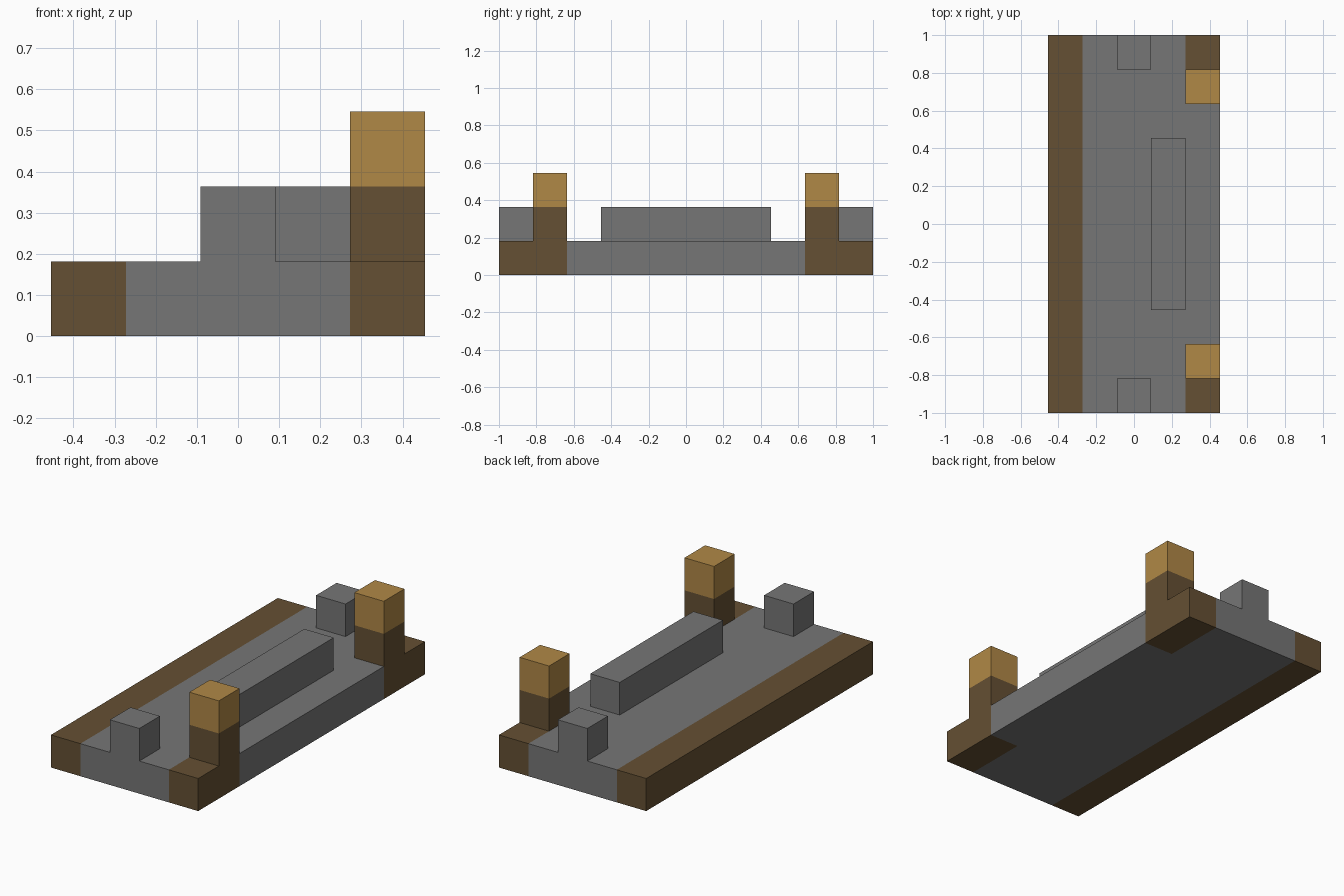
import bpy
import bmesh
from mathutils import Matrix, Vector

cube = bpy.data.objects.get("Cube")
if cube:
    bpy.data.objects.remove(cube, do_unlink=True)

U = 2 / 11  # one block; the model is 5 x 11 x 3 blocks


def material(name, color):
    mat = bpy.data.materials.new(name)
    mat.use_nodes = True
    mat.diffuse_color = (*color, 1)
    mat.node_tree.nodes["Principled BSDF"].inputs["Base Color"].default_value = (*color, 1)
    return mat


GRAY = material("stone gray", (0.18, 0.18, 0.18))
BROWN = material("dark brown", (0.13, 0.08, 0.033))
GOLD = material("golden tan", (0.434, 0.246, 0.061))


def finish(name, bm, mats):
    bmesh.ops.recalc_face_normals(bm, faces=bm.faces)
    mesh = bpy.data.meshes.new(name)
    bm.to_mesh(mesh)
    bm.free()
    for mat in mats:
        mesh.materials.append(mat)
    obj = bpy.data.objects.new(name, mesh)
    bpy.context.collection.objects.link(obj)
    return obj


footprints = []  # deck areas hidden under raised blocks


def block(name, center, size, mats, split=None):
    """Box standing on the deck, open below; centre and size in blocks."""
    x, y = center
    sx, sy, sz = size
    footprints.append((x, y, sx, sy))
    bm = bmesh.new()
    place = Matrix.Translation(Vector((x, y, 1 + sz / 2)) * U)
    scale = Matrix.Diagonal((sx * U, sy * U, sz * U, 1))
    bmesh.ops.create_cube(bm, size=1, matrix=place @ scale)
    bm.normal_update()
    bottom = [f for f in bm.faces if f.normal.z < -0.5]
    bmesh.ops.delete(bm, geom=bottom, context="FACES")
    if split:
        bmesh.ops.bisect_plane(bm, geom=bm.verts[:] + bm.edges[:] + bm.faces[:],
                               plane_co=(0, 0, split * U), plane_no=(0, 0, 1))
        for f in bm.faces:
            f.material_index = int(f.calc_center_median().z > split * U)
    finish(name, bm, mats)


# Raised bar, end blocks and two-colour posts
block("long_bar", (1, 0), (1, 5, 1), [GRAY])
for side, end in ((-1, "front"), (1, "back")):
    block(end + "_end_block", (0, side * 5), (1, 1, 1), [GRAY])
    block(end + "_post", (2, side * 4), (1, 1, 2), [BROWN, GOLD], split=2)

# Deck slab: grid of unit cells extruded upward
bm = bmesh.new()
bmesh.ops.create_grid(bm, x_segments=5, y_segments=11, size=0.5,
                      matrix=Matrix.Diagonal((5 * U, 11 * U, 1, 1)))
top = bmesh.ops.extrude_face_region(bm, geom=bm.faces[:], use_keep_orig=True)["geom"]
bmesh.ops.translate(bm, vec=(0, 0, U),
                    verts=[v for v in top if isinstance(v, bmesh.types.BMVert)])
bmesh.ops.recalc_face_normals(bm, faces=bm.faces)

# Brown right edge and brown left corners under the posts
covered = []
for f in bm.faces:
    c = f.calc_center_median() / U
    f.material_index = int(c.x < -1.5 or (c.x > 1.5 and abs(c.y) > 3.5))
    if c.z > 0.99 and any(abs(c.x - x) < sx / 2 and abs(c.y - y) < sy / 2
                          for x, y, sx, sy in footprints):
        covered.append(f)
bmesh.ops.delete(bm, geom=covered, context="FACES")
finish("deck", bm, [GRAY, BROWN])
